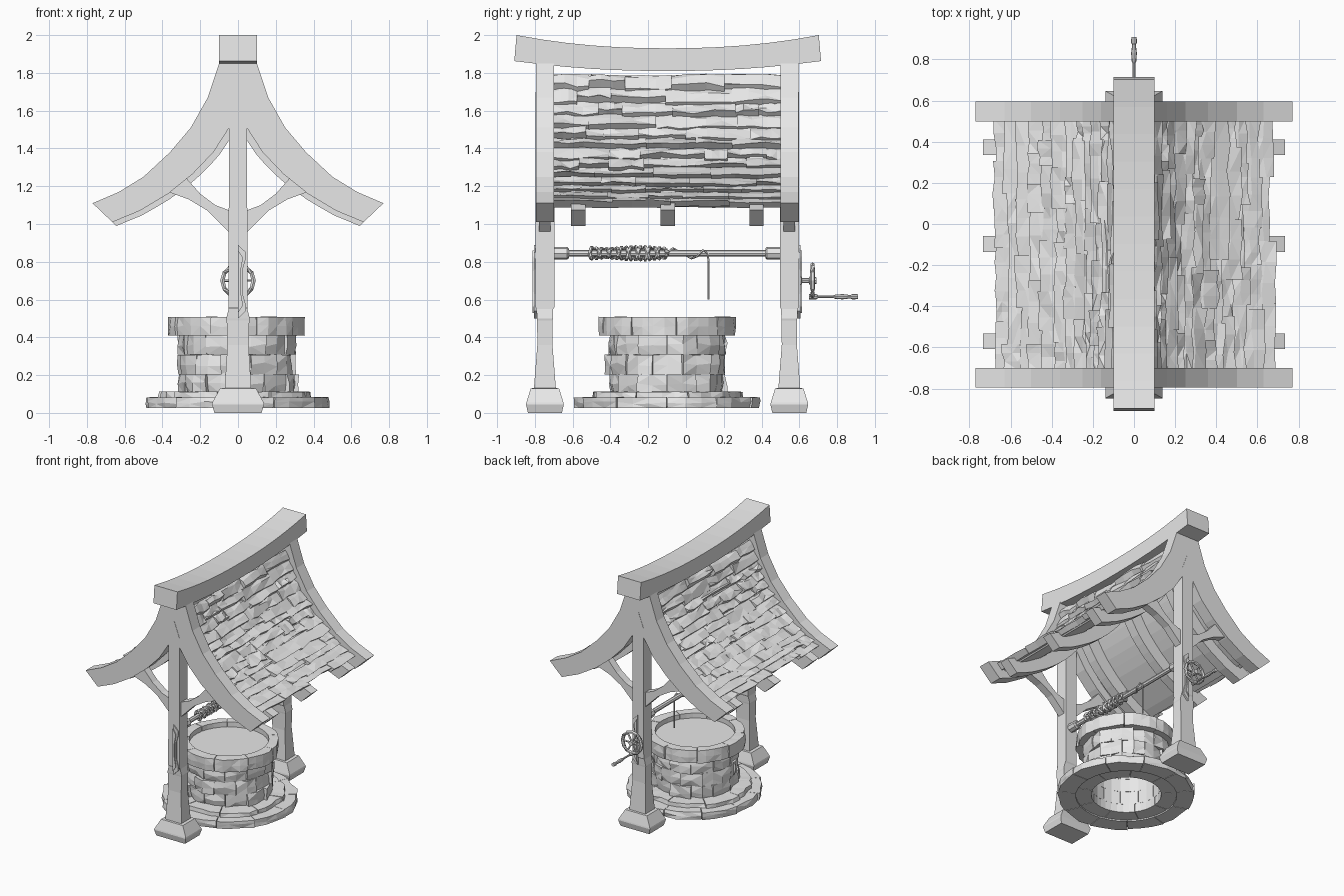
import bpy, bmesh, math, random
from mathutils import Vector

random.seed(7)
default = bpy.data.objects.get("Cube")
if default:
    bpy.data.objects.remove(default, do_unlink=True)

grey = bpy.data.materials.new("plain_grey")
grey.use_nodes = True
grey.diffuse_color = (0.8, 0.8, 0.8, 1)
grey.node_tree.nodes["Principled BSDF"].inputs["Base Color"].default_value = (0.8, 0.8, 0.8, 1)


def jit(amount):
    return random.uniform(-amount, amount)


def add_loft(bm, sections, closed=False):
    """Skin a row of equal cross-sections, capping the ends unless closed."""
    rings = [[bm.verts.new(p) for p in s] for s in sections]
    n = len(rings[0])
    for i in range(len(rings) if closed else len(rings) - 1):
        a, b = rings[i], rings[(i + 1) % len(rings)]
        for k in range(n):
            bm.faces.new((a[k], a[(k + 1) % n], b[(k + 1) % n], b[k]))
    if not closed:
        bm.faces.new(rings[0][::-1])
        bm.faces.new(rings[-1])


def finish(name, bm, facet=False):
    bmesh.ops.recalc_face_normals(bm, faces=bm.faces[:])
    if facet:
        bmesh.ops.triangulate(bm, faces=bm.faces[:])
    mesh = bpy.data.meshes.new(name)
    bm.to_mesh(mesh)
    bm.free()
    mesh.materials.append(grey)
    obj = bpy.data.objects.new(name, mesh)
    bpy.context.scene.collection.objects.link(obj)
    return obj


def loft(name, sections, closed=False):
    bm = bmesh.new()
    add_loft(bm, sections, closed)
    return finish(name, bm)


def extrude_y(name, outline, y0, y1):
    return loft(name, [[(x, y, z) for x, z in outline] for y in (y0, y1)])


def lathe_y(name, x, z, profile, n=8):
    """Round part along y from (y, radius) pairs."""
    turn = [math.tau * k / n for k in range(n)]
    return loft(name, [[(x + r * math.cos(a), y, z + r * math.sin(a)) for a in turn]
                       for y, r in profile])


def tube(name, path, r, n=6, closed=False):
    pts = [Vector(p) for p in path]
    sections = []
    for i, p in enumerate(pts):
        nxt = pts[(i + 1) % len(pts)] if closed else pts[min(i + 1, len(pts) - 1)]
        d = (nxt - (pts[i - 1] if closed or i else p)).normalized()
        u = d.cross(Vector((1, 0, 0)) if abs(d.x) < 0.8 else Vector((0, 1, 0))).normalized()
        v = d.cross(u)
        sections.append([p + r * (u * math.cos(math.tau * k / n) + v * math.sin(math.tau * k / n))
                         for k in range(n)])
    return loft(name, sections, closed)


# Roof sweep: upper and lower edge of the gable board
UPPER = [(.10, 1.85), (.16, 1.67), (.25, 1.51), (.36, 1.38), (.50, 1.25), (.63, 1.17), (.77, 1.11)]
LOWER = [(0, 1.68), (.04, 1.52), (.13, 1.38), (.24, 1.265), (.37, 1.16), (.52, 1.07), (.665, 1.01)]


def sweep(t, f):
    """Point on the roof section: t runs ridge to eave, f runs top to underside."""
    s = max(0, min(t, 1)) * (len(UPPER) - 1)
    i = min(int(s), len(UPPER) - 2)
    a = Vector(UPPER[i]).lerp(Vector(UPPER[i + 1]), s - i)
    b = Vector(LOWER[i]).lerp(Vector(LOWER[i + 1]), s - i)
    p = a + (b - a) * f
    return max(p.x, 0), p.y


def band(t0, t1, f0, f1, side, steps=12):
    ts = [t0 + (t1 - t0) * k / steps for k in range(steps + 1)]
    pts = [sweep(t, f0) for t in ts] + [sweep(t, f1) for t in reversed(ts)]
    return [(x * side, z) for x, z in pts]


BRACE = [(.04, 1.07), (.12, 1.10), (.20, 1.16), (.28, 1.25), (.37, 1.17), (.26, 1.13), (.16, 1.07), (.04, .95)]
POST_Y = (-.747, .547)

for side, word in ((1, "left"), (-1, "right")):
    # Gable boards and curved braces
    for y, end in zip(POST_Y, ("front", "back")):
        board = band(0, 1, 0, 1, side) + [(0, 1.86)]
        extrude_y(f"{end}_{word}_gable_board", board, y - .048, y + .048)
        extrude_y(f"{end}_{word}_brace", [(x * side, z) for x, z in BRACE], y - .03, y + .03)
    # Roof deck and rafters
    extrude_y(f"{word}_roof_deck", band(0, .89, .45, .6, side), -.71, .51)
    for i, y in enumerate((-.57, -.097, .373)):
        extrude_y(f"{word}_rafter_{i + 1}", band(.08, 1, .35, 1.2, side), y - .038, y + .038)

    # Rough shingles in staggered rows
    bm = bmesh.new()
    rows = 13
    for r in range(rows):
        t0, t1 = .9 * r / rows, .9 * (r + 1) / rows
        y = -.71
        while y < .505:
            y_end = min(y + random.uniform(.12, .36), .51)
            if .51 - y_end < .08:
                y_end = .51
            lift, tail = random.uniform(.1, .26), t1 + random.uniform(-.008, .028)
            sections = []
            for k in range(4):
                yy = y + (y_end - y) * k / 3
                drop = tail + jit(.008)
                corners = [(t0, .36 + jit(.04)), ((t0 + t1) / 2 + jit(.015), (lift + .34) / 2 + jit(.05)),
                           (drop, lift + jit(.05)), (drop, .52), (t0, .52)]
                sections.append([(x * side, yy, z) for x, z in (sweep(t, f) for t, f in corners)])
            add_loft(bm, sections)
            y = y_end
    finish(f"{word}_shingles", bm, True)

# Sagging ridge beam
sections = []
for k in range(13):
    u = k / 6 - 1
    y, sag = -.097 + .8 * u, .07 * abs(u) ** 2.2
    slant = .012 * u if abs(u) == 1 else 0
    sections.append([(-.1, y + slant, 1.81 + .75 * sag), (.1, y + slant, 1.81 + .75 * sag),
                     (.1, y, 1.93 + sag), (-.1, y, 1.93 + sag)])
loft("ridge_beam", sections)

# Posts with footings, and their iron plates
POST = [(0, .125, .09), (.045, .138, .1), (.055, .136, .098), (.13, .095, .075), (.131, .07, .058),
        (.36, .056, .04), (.49, .06, .041), (.5, .062, .042), (.55, .05, .044), (.56, .05, .05),
        (1.58, .048, .05), (1.7, .004, .05)]
PLATE = [(0, .89), (.042, .85), (.042, .82), (.025, .76), (.025, .63), (.042, .57), (.042, .54), (0, .5)]
for y, end, out in zip(POST_Y, ("front", "back"), (-1, 1)):
    loft(f"{end}_post", [[(-hx, y - hy, z), (hx, y - hy, z), (hx, y + hy, z), (-hx, y + hy, z)]
                         for z, hx, hy in POST])
    face = y + .05 * out
    extrude_y(f"{end}_plate", PLATE, face - .02 * out, face + .008 * out)
    inner = [(x * .55, .695 + (z - .695) * .85) for x, z in PLATE]
    extrude_y(f"{end}_plate_rib", inner, face, face + .016 * out)

# Axle with end sockets
AXLE_Z = .845
lathe_y("axle", 0, AXLE_Z, [(-.71, .018), (.51, .018)])
for y, out in ((-.70, 1), (.50, -1)):
    lathe_y("axle_socket", 0, AXLE_Z, [(y, .034), (y + .07 * out, .034), (y + .08 * out, .026)])

# Rope wound both ways, then hanging free
for hand in (1, -1):
    coil = []
    for k in range(121):
        a = math.tau * 8 * k / 120 * hand
        r = .029 + .006 * math.sin(k * .9)
        coil.append((r * math.cos(a), -.51 + .41 * k / 120, AXLE_Z + r * math.sin(a)))
    tube("rope_coil", coil, .01, 5)
tube("rope_end", [(.028, -.11, .84), (.01, -.07, .872), (-.026, -.02, .845), (0, .03, .818),
                  (.026, .06, .83), (.02, .09, .862), (.02, .116, .845), (.02, .12, .8), (.02, .12, .6)], .006, 5)

# Crank wheel, spokes and handle
HUB_Z, WHEEL_Y = .7, .67
rim = [(.083 * math.cos(math.tau * k / 12), WHEEL_Y, HUB_Z + .083 * math.sin(math.tau * k / 12))
       for k in range(12)]
tube("crank_wheel", rim, .013, 6, True)
for k in range(0, 12, 2):
    tube("crank_spoke", [(0, WHEEL_Y, HUB_Z), rim[k]], .007, 5)
lathe_y("crank_hub", 0, HUB_Z, [(.58, .025), (.61, .025), (.615, .013), (.65, .013), (.655, .022), (.69, .018)])
lathe_y("crank_handle", 0, .615, [(.65, .014), (.69, .014), (.7, .007), (.78, .007), (.79, .011),
                                  (.83, .014), (.87, .009), (.88, .014), (.91, .013)])

# Stone courses of the well
CX, CY = -.01, -.098


def stone_ring(name, count, r_in, r_out, z0, z1, rough, turn=0, parts=3):
    bm = bmesh.new()
    for i in range(count):
        a0 = math.tau * (i + turn) / count
        width = math.tau / count * .985
        swell = jit(rough)
        sections = []
        for k in range(parts + 1):
            a = a0 + width * k / parts
            bulge = r_out + swell + jit(rough)
            ring = [(r_in, z0), (bulge + jit(rough), z0), (bulge + rough * .5, (z0 + z1) / 2 + jit(rough)),
                    (bulge + jit(rough), z1 + jit(rough * .2)), (r_in, z1 + jit(rough * .2))]
            sections.append([(CX + r * math.cos(a), CY + r * math.sin(a), z) for r, z in ring])
        add_loft(bm, sections)
    return finish(name, bm, True)


stone_ring("base_slabs", 11, .36, .483, .025, .082, .008)
stone_ring("base_step", 9, .25, .40, .035, .112, .01, .4, 4)
for row in range(3):
    stone_ring(f"wall_course_{row + 1}", 12, .25, .305, .1 + .104 * row, .204 + .104 * row, .011, row * .5, 2)
stone_ring("rim_stones", 9, .285, .355, .41, .508, .006, .2, 4)

# Floor surface inside the rim
loft("well_fill", [[(CX + .29 * math.cos(math.tau * k / 32), CY + .29 * math.sin(math.tau * k / 32), z)
                    for k in range(32)] for z in (.43, .47)])
